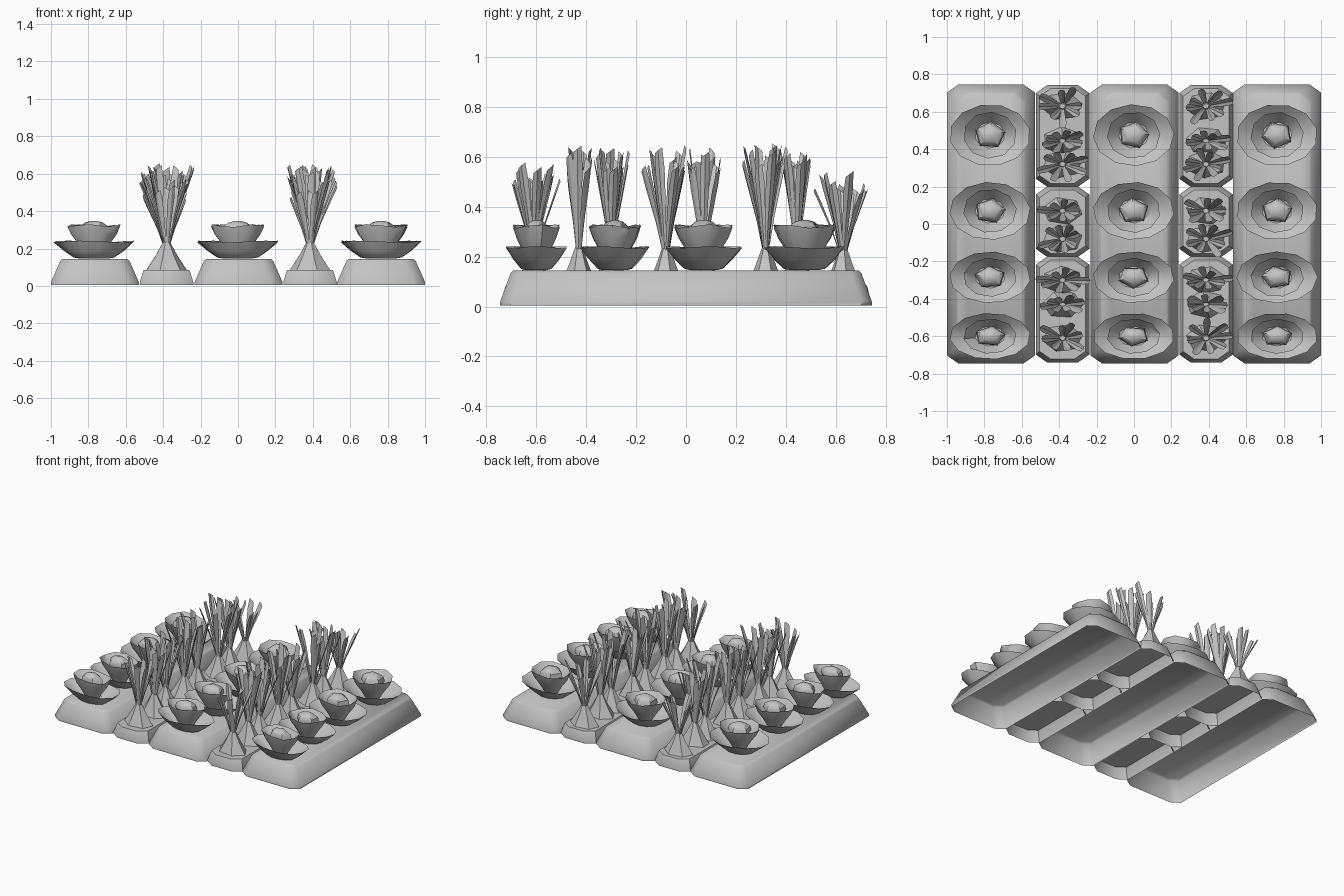
import bpy, bmesh, math, random
from mathutils import Vector

random.seed(4)
cube = bpy.data.objects.get("Cube")
if cube:
    bpy.data.objects.remove(cube)

grey = bpy.data.materials.new("plain_grey")
grey.use_nodes = True
COLOUR = (0.55, 0.55, 0.55, 1)
grey.diffuse_color = COLOUR
grey.node_tree.nodes["Principled BSDF"].inputs["Base Color"].default_value = COLOUR


def finish(name, bm, angle):
    mesh = bpy.data.meshes.new(name)
    bm.to_mesh(mesh)
    bm.free()
    mesh.materials.append(grey)
    obj = bpy.data.objects.new(name, mesh)
    bpy.context.collection.objects.link(obj)
    bpy.ops.object.select_all(action='DESELECT')
    obj.select_set(True)
    bpy.context.view_layer.objects.active = obj
    bpy.ops.object.shade_smooth_by_angle(angle=math.radians(angle))


def loft(bm, loops):
    """Skin a stack of closed loops of points and cap the last one."""
    rings = [[bm.verts.new(p) for p in loop] for loop in loops]
    n = len(rings[0])
    for a, b in zip(rings, rings[1:]):
        for i in range(n):
            j = (i + 1) % n
            bm.faces.new((a[i], a[j], b[j], b[i]))
    bm.faces.new(rings[-1])


def ring(cx, cy, rx, ry, z, sides, turn, wave=0.0):
    loop = []
    for i in range(sides):
        a = turn + math.tau * i / sides
        lift = wave * math.sin(3 * a + turn * 5)
        loop.append((cx + rx * math.cos(a), cy + ry * math.sin(a), z + lift))
    return loop


def chamfered(cx, cy, hx, hy, z, cut):
    quarter = [(hx, hy - cut * 0.7), (hx - cut, hy)]
    pts = quarter + [(-x, y) for x, y in reversed(quarter)]
    pts += [(-x, -y) for x, y in pts]
    return [(cx + x, cy + y, z) for x, y in pts]


# Soil beds: tapered shells, open underneath
def soil_bed(name, cx, cy, hx, hy, top, inset, cut):
    bm = bmesh.new()
    loft(bm, [chamfered(cx, cy, hx, hy, 0.005, cut),
              chamfered(cx, cy, hx, hy, 0.02, cut),
              chamfered(cx, cy, hx - inset * 0.9, hy - inset * 0.75, top - 0.012, cut),
              chamfered(cx, cy, hx - inset * 1.15, hy - inset * 0.95, top, cut)])
    finish(name, bm, 50)


# Cabbage: outer leaf dish, inner leaf cup and five-sided domed heart
DISH = [(0.075, 0.146), (0.11, 0.152), (0.165, 0.19), (0.217, 0.237), (0.16, 0.199), (0.1, 0.165)]
CUP = [(0.05, 0.17), (0.085, 0.225), (0.122, 0.275), (0.143, 0.322), (0.115, 0.29), (0.08, 0.25)]
HEART = [(0.05, 0.245), (0.085, 0.285), (0.078, 0.318), (0.045, 0.34), (0.01, 0.348)]


def cabbage(name, cx, cy, depth):
    turn = random.uniform(0, 1)
    squash = depth / 0.217
    cup_squash = squash * 1.15
    bm = bmesh.new()
    for profile, sides, ky, wave, rim in ((DISH, 12, squash, 0.005, 0.23),
                                          (CUP, 10, cup_squash, 0.008, 0.31),
                                          (HEART, 5, cup_squash, 0, 1)):
        loft(bm, [ring(cx, cy, r, r * ky, z, sides, turn, wave if z > rim else 0)
                  for r, z in profile])
    finish(name, bm, 40)


# Leek: cone-shaped root with a spray of folded leaf blades
def leek(name, cx, cy, height, spread):
    bm = bmesh.new()
    turn = random.uniform(0, 1)
    loft(bm, [ring(cx, cy, 0.108, 0.075, 0.086, 6, turn),
              ring(cx, cy, 0.06, 0.043, 0.16, 6, turn),
              ring(cx, cy, 0.016, 0.014, 0.24, 6, turn)])
    blades = 8
    for i in range(blades):
        a = turn + math.tau * (i + random.uniform(-0.25, 0.25)) / blades
        out = Vector((math.cos(a), math.sin(a) * spread, 0))
        side = Vector((-math.sin(a), math.cos(a), 0))
        reach = random.uniform(0.085, 0.145)
        tip = height - random.uniform(0, 0.09)
        rows = []
        for t, width in ((0, 0.007), (0.4, 0.013), (0.8, 0.02), (1, 0.016)):
            centre = Vector((cx, cy, 0.2 + (tip - 0.2) * t))
            centre += out * (0.01 + (reach - 0.01) * t ** 1.2)
            slant = Vector((0, 0, 0.012 * t))
            rows.append([bm.verts.new(centre - side * width - slant),
                         bm.verts.new(centre + out * width * 0.4),
                         bm.verts.new(centre + side * width + slant)])
        for lower, upper in zip(rows, rows[1:]):
            for k in range(2):
                bm.faces.new((lower[k], lower[k + 1], upper[k + 1], upper[k]))
    finish(name, bm, 30)


# Three wide beds, each with a row of cabbages
cabbage_rows = [(0.475, 0.165), (0.07, 0.155), (-0.285, 0.138), (-0.6, 0.124)]
for label, x, shift in (("right", -0.765, -0.005), ("middle", 0.003, -0.005), ("left", 0.765, 0)):
    soil_bed(label + "_wide_bed", x, 0, 0.235, 0.745, 0.145, 0.055, 0.06)
    for i, (y, depth) in enumerate(cabbage_rows):
        cabbage(f"{label}_cabbage_{i + 1}", x + shift, y, depth)

# Two narrow beds in three sections, each with a row of leeks
sections = [0.742, 0.2, -0.175, -0.74]
leek_rows = [(0.63, 0.54, 0.8), (0.445, 0.63, 0.45), (0.32, 0.645, 0.65), (0.07, 0.63, 0.55),
             (-0.08, 0.635, 0.72), (-0.3, 0.63, 0.5), (-0.43, 0.635, 0.4), (-0.61, 0.575, 0.75)]
for label, x in (("right", -0.382), ("left", 0.385)):
    for i, (back, front) in enumerate(zip(sections, sections[1:])):
        soil_bed(f"{label}_narrow_bed_{i + 1}", x, (back + front) / 2, 0.143,
                 (back - front) / 2, 0.085, 0.018, 0.06)
    for i, (y, height, spread) in enumerate(leek_rows):
        leek(f"{label}_leek_{i + 1}", x, y, height, spread)
